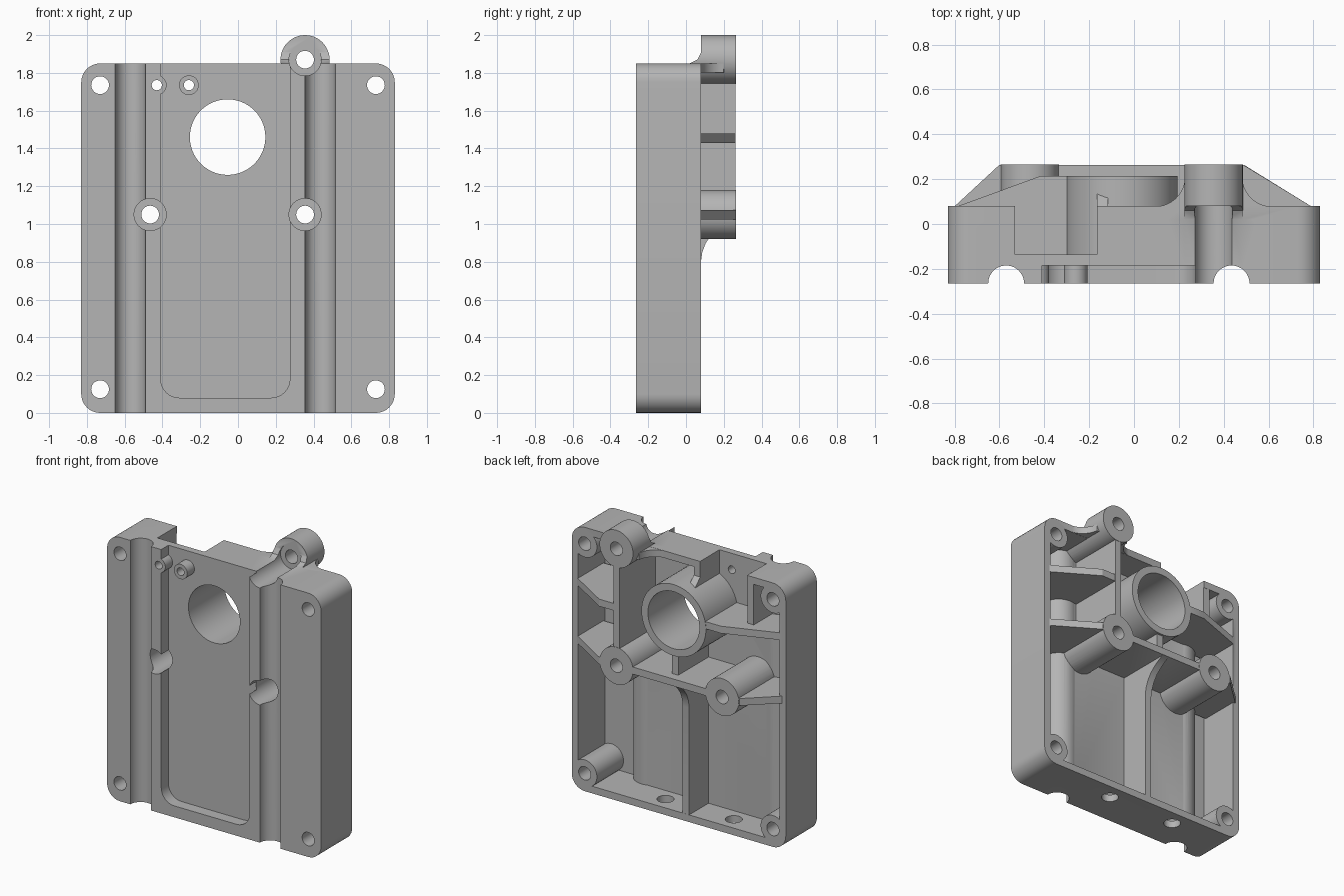
import bpy
import bmesh
from math import sin, cos, pi, radians
from mathutils import Vector

if "Cube" in bpy.data.objects:
    bpy.data.objects.remove(bpy.data.objects["Cube"], do_unlink=True)

FRONT, RIM, BACK = -0.265, 0.08, 0.265
TOP = 1.85
SIDE_FLOOR, MID_FLOOR, POCKET = -0.215, -0.135, -0.185
INSIDE = -0.2

metal = bpy.data.materials.new("cast_grey")
metal.use_nodes = True
grey = (0.46, 0.46, 0.46, 1)
metal.diffuse_color = grey
metal.node_tree.nodes["Principled BSDF"].inputs["Base Color"].default_value = grey
metal.node_tree.nodes["Principled BSDF"].inputs["Roughness"].default_value = 0.6


def arc(a, b, r, start=0, end=360, n=48):
    """Points of an arc; a full circle is left open."""
    count = n if end - start == 360 else n + 1
    turn = [radians(start + (end - start) * i / n) for i in range(count)]
    return [(a + r * cos(t), b + r * sin(t)) for t in turn]


def rounded(a0, a1, b0, b1, r):
    pts = []
    corners = [(a1 - r, b1 - r), (a0 + r, b1 - r), (a0 + r, b0 + r), (a1 - r, b0 + r)]
    for i, (a, b) in enumerate(corners):
        pts += arc(a, b, r, 90 * i, 90 * i + 90, 8)
    return pts


def rect(a0, a1, b0, b1):
    return [(a0, b0), (a1, b0), (a1, b1), (a0, b1)]


def prism(name, pts, axis, lo, hi):
    """Extrude a flat outline along one axis."""
    place = {"x": lambda a, b, d: (d, a, b),
             "y": lambda a, b, d: (a, d, b),
             "z": lambda a, b, d: (a, b, d)}[axis]
    bm = bmesh.new()
    face = bm.faces.new([bm.verts.new(place(a, b, lo)) for a, b in pts])
    out = bmesh.ops.extrude_face_region(bm, geom=[face])
    moved = [v for v in out["geom"] if isinstance(v, bmesh.types.BMVert)]
    bmesh.ops.translate(bm, verts=moved, vec=Vector(place(0, 0, hi - lo)))
    bmesh.ops.recalc_face_normals(bm, faces=bm.faces)
    mesh = bpy.data.meshes.new(name)
    bm.to_mesh(mesh)
    bm.free()
    mesh.materials.append(metal)
    ob = bpy.data.objects.new(name, mesh)
    bpy.context.collection.objects.link(ob)
    return ob


def combine(operation, pts, axis, lo, hi):
    """Join a prism to the housing, or cut it away."""
    tool = prism("tool", pts, axis, lo, hi)
    tool.hide_render = True
    mod = housing.modifiers.new("shape", "BOOLEAN")
    mod.operation, mod.solver, mod.object = operation, "EXACT", tool
    bpy.context.view_layer.objects.active = housing
    bpy.ops.object.modifier_apply(modifier=mod.name)
    bpy.data.objects.remove(tool, do_unlink=True)


def add(*args):
    combine("UNION", *args)


def cut(*args):
    combine("DIFFERENCE", *args)


# Outer tray, hollow at the back
housing = prism("housing", rounded(-0.83, 0.83, 0, TOP, 0.1), "y", FRONT, RIM)
cut(rounded(-0.78, 0.78, 0.05, 1.8, 0.05), "y", SIDE_FLOOR, 0.4)

# Raised middle floor and the ridges behind the grooves
grooves = (-0.57, 0.435)
add(rect(grooves[0], grooves[1], -0.25, MID_FLOOR), "z", 0.03, 1.82)
for x in grooves:
    add(arc(x, -0.25, 0.122, 0, 180, 24), "z", 0.025, 1.825)

# Corner bosses
corners = [(x, z) for x in (-0.73, 0.73) for z in (0.125, 1.735)]
for x, z in corners:
    add(arc(x, z, 0.095), "y", -0.25, RIM)

# Ring round the bore, and the three tall bosses
bore = (-0.055, 1.46)
bosses = [(-0.465, 1.05), (0.355, 1.05), (0.355, 1.87)]
add(arc(*bore, 0.25, 0, 360, 64), "y", INSIDE, 0.215)
for x, z in bosses:
    add(arc(x, z, 0.13), "y", INSIDE, BACK)

# Cross rib between the lower bosses, sloping to both walls
add([(-0.8, INSIDE), (-0.8, 0.079), (-0.6, 0.264), (0.49, 0.264), (0.79, 0.079), (0.79, INSIDE)],
    "z", 1.025, 1.075)
# Upright rib between the left bosses, and its side rib
add(rect(INSIDE, 0.263, 1.05, 1.82), "x", 0.33, 0.38)
add([(0.35, INSIDE), (0.35, 0.262), (0.49, 0.262), (0.79, 0.079), (0.79, INSIDE)], "z", 1.43, 1.48)
# Rib from the ring to the right wall
add([(-0.27, INSIDE), (-0.27, 0.213), (-0.42, 0.213), (-0.79, 0.078), (-0.79, INSIDE)],
    "z", 1.465, 1.515)
# Lower centre rib, curving up into the cross rib
add([(INSIDE, 0.03), (0.079, 0.03), (0.079, 0.8), (0.086, 0.85), (0.105, 0.9), (0.14, 0.95),
     (0.19, 0.99), (0.26, 1.03), (0.2, 1.06), (0.2, 1.24), (INSIDE, 1.24)], "x", -0.08, -0.03)
# Walls beside the top notch
add([(INSIDE, 1.6), (0.18, 1.64), (0.078, 1.74), (0.078, 1.82), (INSIDE, 1.82)],
    "x", -0.165, -0.115)
add(rect(INSIDE, 0.078, 1.49, 1.82), "x", -0.58, -0.53)

# Curved gussets from the top wall to the top boss
for side in (-1, 1):
    foot = 0.355 + side * 0.26
    curve = arc(foot, 0.21, 0.132, 270, 270 + 85, 10)
    if side > 0:
        curve = [(2 * foot - a, b) for a, b in curve]
    add(curve + [(0.355, 0.22), (0.355, 0.03), (foot, 0.03)], "z", 1.801, 1.849)

# Trim the top boss above the top wall, leaving a small flare
cut([(-0.4, TOP), (0.02, TOP), (0.06, 1.87), (RIM, 1.91), (RIM, 2.1), (-0.4, 2.1)],
    "x", 0.15, 0.56)

# Front grooves and open-topped front pocket
for x in grooves:
    cut(arc(x, FRONT, 0.08), "z", -0.1, 2.1)
cut(rounded(-0.41, 0.275, 0.08, 2.2, 0.1), "y", -0.4, POCKET)

# Two small screw posts in the pocket
posts = [(-0.43, 1.735), (-0.26, 1.735)]
for x, z in posts:
    add(arc(x, z, 0.052, 0, 360, 32), "y", FRONT, -0.16)

# Notch through the top wall
cut(rect(-0.53, -0.165, 1.75, 2.0), "y", MID_FLOOR, 0.3)

# Bore, counterbores and screw holes
cut(arc(*bore, 0.2, 0, 360, 64), "y", -0.5, 0.5)
for x, z in bosses:
    cut(arc(x, z, 0.085), "y", -0.5, 0.085)
for x, z in bosses + corners:
    cut(arc(x, z, 0.047, 0, 360, 32), "y", -0.5, 0.5)
for x, z in posts:
    cut(arc(x, z, 0.027, 0, 360, 24), "y", -0.5, 0.0)

# Drain holes in the bottom wall
for x in (-0.35, 0.18):
    cut(arc(x, -0.03, 0.055, 0, 360, 32), "z", -0.1, 0.1)

bpy.ops.object.select_all(action="DESELECT")
housing.select_set(True)
bpy.context.view_layer.objects.active = housing
bpy.ops.object.shade_smooth_by_angle(angle=radians(30))
